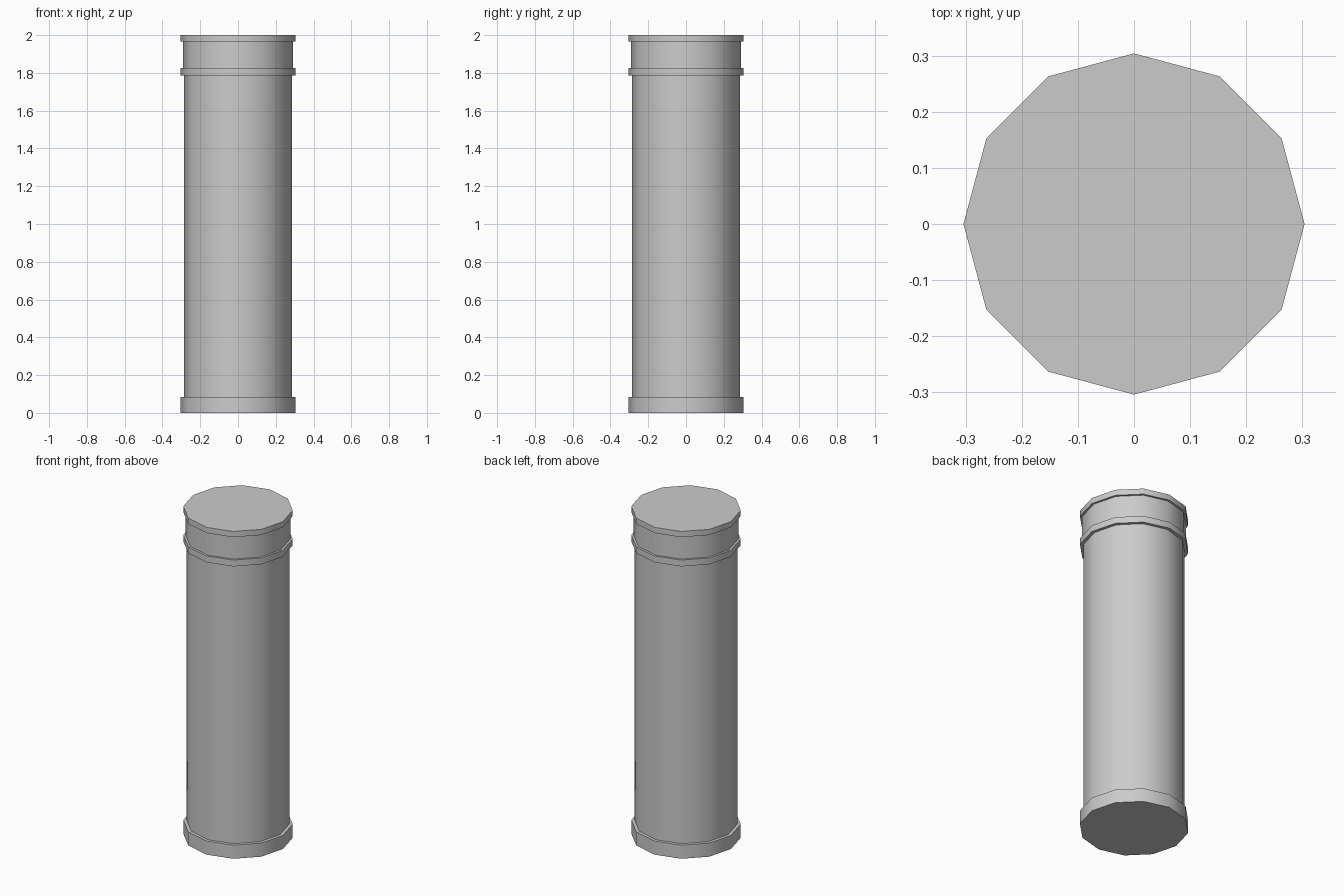
import bpy
import bmesh
import math

cube = bpy.data.objects.get("Cube")
if cube:
    bpy.data.objects.remove(cube, do_unlink=True)

SIDES = 12
BAND_RADIUS = 0.304

# Single stone colour
stone = bpy.data.materials.new("grey_stone")
stone.use_nodes = True
grey = (0.6, 0.6, 0.6, 1.0)
stone.diffuse_color = grey
stone.node_tree.nodes["Principled BSDF"].inputs["Base Color"].default_value = grey


def drum(name, radius, bottom, top):
    """Twelve-sided closed drum with corners on the x and y axes."""
    bm = bmesh.new()
    ring = []
    for i in range(SIDES):
        a = math.tau * i / SIDES
        ring.append(bm.verts.new((radius * math.cos(a), radius * math.sin(a), bottom)))
    base = bm.faces.new(ring)
    lid = bmesh.ops.extrude_face_region(bm, geom=[base])["geom"]
    for v in lid:
        if isinstance(v, bmesh.types.BMVert):
            v.co.z = top
    bmesh.ops.recalc_face_normals(bm, faces=bm.faces)
    mesh = bpy.data.meshes.new(name)
    bm.to_mesh(mesh)
    bm.free()
    mesh.materials.append(stone)
    obj = bpy.data.objects.new(name, mesh)
    bpy.context.collection.objects.link(obj)
    # Smooth sides, sharp rims
    bpy.ops.object.select_all(action="DESELECT")
    obj.select_set(True)
    bpy.context.view_layer.objects.active = obj
    bpy.ops.object.shade_smooth_by_angle(angle=math.radians(40))
    return obj


# Column from the ground up
drum("base", BAND_RADIUS, 0.0, 0.083)
drum("shaft", 0.285, 0.083, 1.786)
drum("collar_ring", BAND_RADIUS, 1.786, 1.825)
drum("neck", 0.291, 1.825, 1.965)
drum("top_cap", BAND_RADIUS, 1.965, 2.0)
